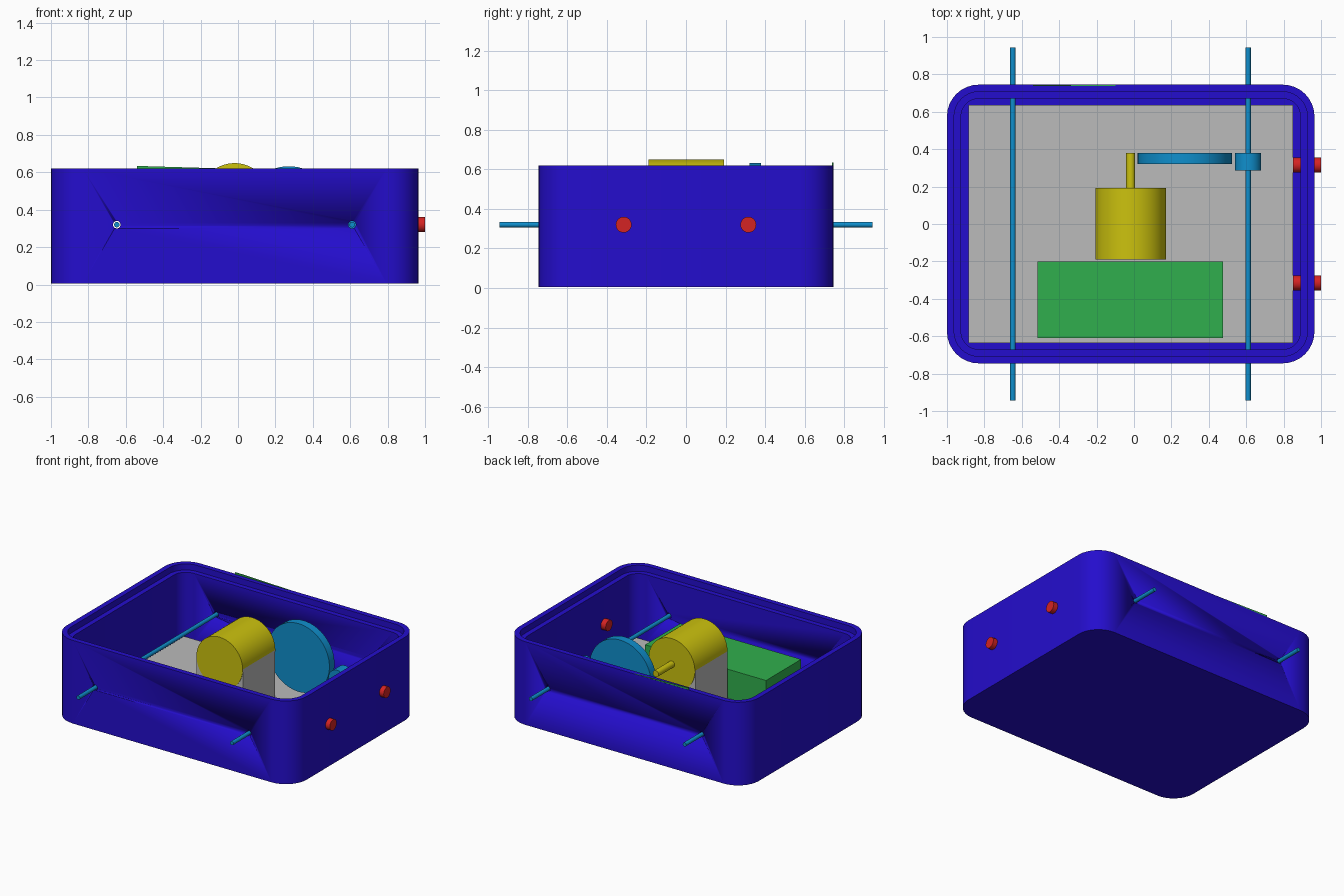
import bpy, bmesh, math
from mathutils import Matrix, Vector

if "Cube" in bpy.data.objects:
    bpy.data.objects.remove(bpy.data.objects["Cube"])


def material(name, rgb):
    m = bpy.data.materials.new(name)
    lin = [c / 12.92 if c <= 0.04045 else ((c + 0.055) / 1.055) ** 2.4 for c in (v / 255 for v in rgb)]
    m.diffuse_color = (*lin, 1)
    m.use_nodes = True
    m.node_tree.nodes["Principled BSDF"].inputs["Base Color"].default_value = m.diffuse_color
    return m


BLUE = material("deep_blue", (36, 13, 205))
GREY = material("light_grey", (187, 187, 187))
YELLOW = material("yellow", (204, 194, 14))
GREEN = material("green", (48, 175, 77))
CYAN = material("cyan_blue", (15, 143, 205))
RED = material("red", (212, 35, 35))


def finish(name, bm, mat, smooth=True):
    bmesh.ops.recalc_face_normals(bm, faces=bm.faces)
    me = bpy.data.meshes.new(name)
    bm.to_mesh(me)
    bm.free()
    me.materials.append(mat)
    ob = bpy.data.objects.new(name, me)
    bpy.context.collection.objects.link(ob)
    if smooth:
        bpy.ops.object.select_all(action='DESELECT')
        ob.select_set(True)
        bpy.context.view_layer.objects.active = ob
        bpy.ops.object.shade_smooth_by_angle(angle=math.radians(30))
    return ob


def box(name, lo, hi, mat):
    bm = bmesh.new()
    lo, hi = Vector(lo), Vector(hi)
    bmesh.ops.create_cube(bm, size=1, matrix=Matrix.Translation((lo + hi) / 2) @ Matrix.Diagonal((*(hi - lo), 1)))
    return finish(name, bm, mat, False)


def rod(name, start, end, r, mat, segments=32):
    """Capped cylinder between two points."""
    a, b = Vector(start), Vector(end)
    rot = (b - a).to_track_quat('Z', 'Y').to_matrix().to_4x4()
    bm = bmesh.new()
    bmesh.ops.create_cone(bm, cap_ends=True, segments=segments, radius1=r, radius2=r,
                          depth=(b - a).length, matrix=Matrix.Translation((a + b) / 2) @ rot)
    return finish(name, bm, mat)


# Case: nested rounded outlines bridged into outer wall, lip, ledge, inner wall
CX, HX, HY, RAD, TOP, FLOOR = -0.0175, 0.9825, 0.745, 0.17, 0.62, 0.075


def outline(bm, inset, z, n=8):
    r = RAD - inset
    ring = []
    for q, (sx, sy) in enumerate(((1, 1), (-1, 1), (-1, -1), (1, -1))):
        for i in range(n + 1):
            t = math.pi / 2 * (q + i / n)
            ring.append(bm.verts.new((CX + sx * (HX - RAD) + r * math.cos(t),
                                      sy * (HY - RAD) + r * math.sin(t), z)))
    return ring


bm = bmesh.new()
rings = [outline(bm, i, z) for i, z in ((0, 0.005), (0, TOP), (0.038, TOP), (0.038, TOP - 0.045),
                                        (0.075, TOP - 0.045), (0.075, FLOOR))]
for a, b in zip(rings, rings[1:]):
    for i in range(len(a)):
        j = (i + 1) % len(a)
        bm.faces.new((a[i], a[j], b[j], b[i]))
bm.faces.new(rings[0])
bm.faces.new(rings[-1])
case = finish("case", bm, BLUE)

# Axles in clearance holes through the front and back walls
Z_AXLE = 0.32
for label, x in (("left", -0.648), ("right", 0.61)):
    hole = rod(label + "_axle_hole_cutter", (x, -1, Z_AXLE), (x, 1, Z_AXLE), 0.02, BLUE, 24)
    hole.hide_render = True
    hole.hide_viewport = True
    cut = case.modifiers.new(label + "_axle_hole", 'BOOLEAN')
    cut.object = hole
    cut.operation = 'DIFFERENCE'
    cut.solver = 'EXACT'
    rod(label + "_axle", (x, -0.943, Z_AXLE), (x, 0.943, Z_AXLE), 0.0145, CYAN, 24)

# Base plate and battery block
box("base_plate", (-0.885, -0.635, FLOOR), (0.85, 0.635, 0.108), GREY)
box("battery_block", (-0.515, -0.61, 0.108), (0.475, -0.2, 0.322), GREEN)

# Motor on its mount, with output shaft
MX, MZ, MR = -0.018, 0.46, 0.189
box("motor_mount", (MX - MR, -0.187, 0.108), (MX + MR, 0.187, MZ), GREY)
rod("motor", (MX, -0.19, MZ), (MX, 0.192, MZ), MR, YELLOW, 64)
rod("motor_shaft", (MX, 0.19, MZ), (MX, 0.38, MZ), 0.024, YELLOW, 24)

# Drive wheels
rod("large_gear", (0.272, 0.32, 0.38), (0.272, 0.38, 0.38), 0.252, CYAN, 64)
rod("small_gear", (0.61, 0.287, Z_AXLE), (0.61, 0.38, Z_AXLE), 0.07, CYAN)

# Side buttons
for label, y in (("front", -0.315), ("rear", 0.315)):
    rod(label + "_button", (0.85, y, Z_AXLE), (1.0, y, Z_AXLE), 0.04, RED)

# Thin sliver standing on the back rim
bm = bmesh.new()
tri = bm.faces.new([bm.verts.new((x, 0.738, z)) for x, z in ((-0.54, 0.6), (-0.1, 0.6), (-0.1, 0.621), (-0.54, 0.634))])
ext = bmesh.ops.extrude_face_region(bm, geom=[tri])
bmesh.ops.translate(bm, vec=(0, 0.006, 0), verts=[v for v in ext["geom"] if isinstance(v, bmesh.types.BMVert)])
finish("rim_strip", bm, GREEN, False)
